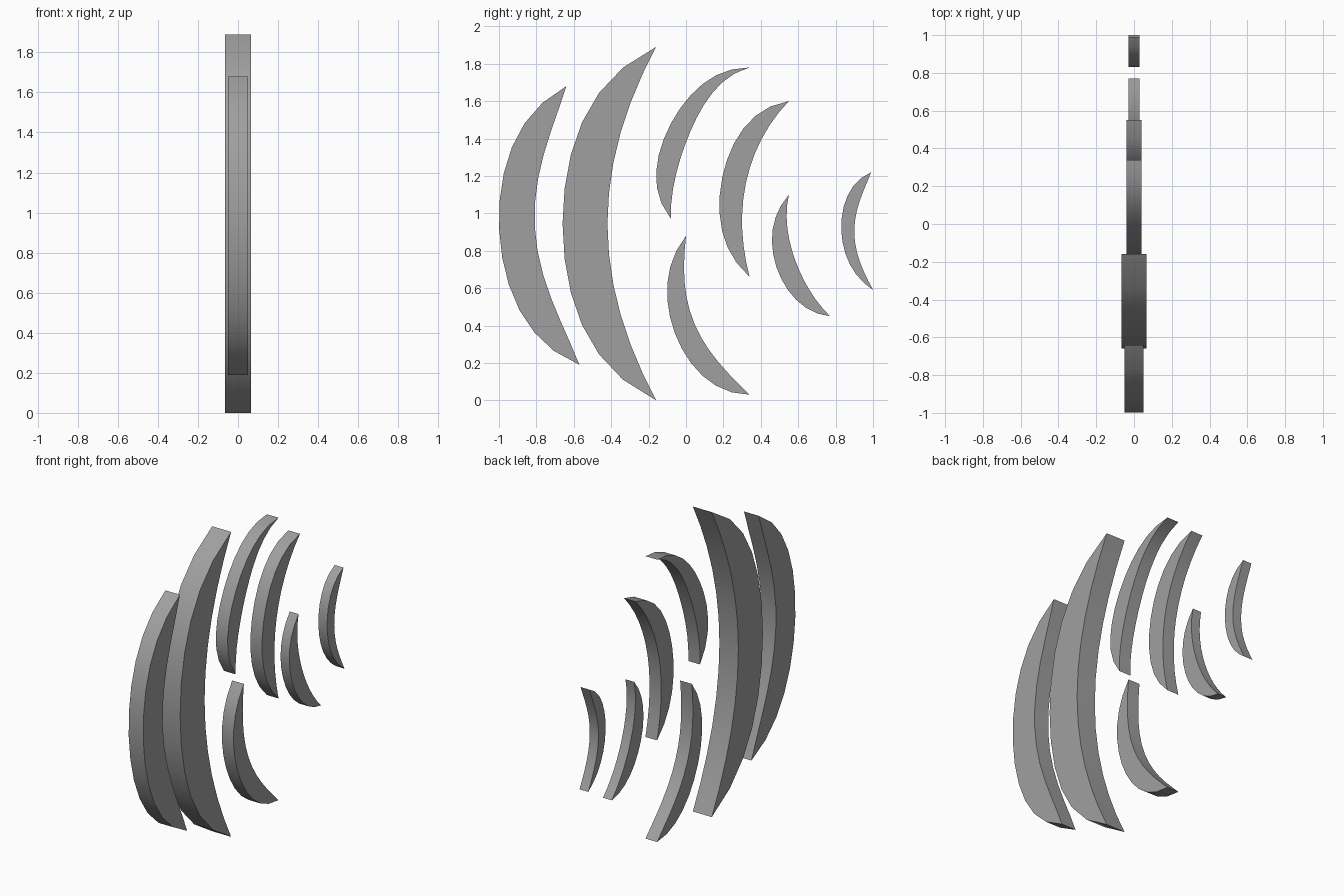
import bpy
import bmesh
import math

# Remove the default object
default = bpy.data.objects.get("Cube")
if default:
    bpy.data.objects.remove(default, do_unlink=True)

SEGMENTS = 12

# One grey finish for every blade
grey = bpy.data.materials.new("mid_grey")
grey.use_nodes = True
shade = (0.35, 0.35, 0.35, 1)
grey.diffuse_color = shade
grey.node_tree.nodes["Principled BSDF"].inputs["Base Color"].default_value = shade


def smooth_path(points):
    """Sample an even polynomial curve through a few (y, z) points."""
    knots = [0.0]
    for start, end in zip(points, points[1:]):
        knots.append(knots[-1] + math.dist(start, end))
    path = []
    for step in range(SEGMENTS + 1):
        position = knots[-1] * step / SEGMENTS
        y = z = 0.0
        for i, point in enumerate(points):
            weight = 1.0
            for j, knot in enumerate(knots):
                if j != i:
                    weight *= (position - knot) / (knots[i] - knot)
            y += weight * point[0]
            z += weight * point[1]
        path.append((y, z))
    return path


def crescent(name, half_width, top, bottom, outer, inner):
    """Extrude the area between an outer and an inner arc along x."""
    front = smooth_path([top, *outer, bottom])
    back = smooth_path([top, *inner, bottom])[1:-1]
    outline = front + back[::-1]
    bm = bmesh.new()
    left = [bm.verts.new((half_width, y, z)) for y, z in outline]
    right = [bm.verts.new((-half_width, y, z)) for y, z in outline]
    count = len(outline)

    # Rim strip around the outline
    for i in range(count):
        j = (i + 1) % count
        bm.faces.new((left[i], left[j], right[j], right[i]))

    # Side caps, as strips between the two arcs
    for side in (left, right):
        for i in range(SEGMENTS):
            corners = [side[i], side[i + 1], side[-i - 1], side[-i]]
            bm.faces.new(list(dict.fromkeys(corners)))
    bmesh.ops.recalc_face_normals(bm, faces=bm.faces)

    mesh = bpy.data.meshes.new(name)
    bm.to_mesh(mesh)
    bm.free()
    mesh.materials.append(grey)
    blade = bpy.data.objects.new(name, mesh)
    bpy.context.collection.objects.link(blade)
    bpy.ops.object.select_all(action="DESELECT")
    blade.select_set(True)
    bpy.context.view_layer.objects.active = blade
    bpy.ops.object.shade_smooth_by_angle(angle=math.radians(30))


# Two large blades at the front
crescent("front_blade", 0.05, (-.64, 1.68), (-.57, .19),
         [(-.91, 1.4), (-1, 1), (-.86, .43)],
         [(-.77, 1.28), (-.81, 1), (-.73, .57)])
crescent("tall_blade", 0.065, (-.16, 1.89), (-.16, 0),
         [(-.59, 1.4), (-.66, .94), (-.59, .49)],
         [(-.35, 1.43), (-.42, .94), (-.35, .46)])

# Middle blades
crescent("upper_middle_blade", 0.04, (.34, 1.78), (-.08, .97),
         [(.1, 1.7), (-.07, 1.5), (-.16, 1.2)],
         [(.13, 1.63), (.02, 1.43), (-.06, 1.18)])
crescent("upper_rear_blade", 0.04, (.55, 1.6), (.34, .66),
         [(.32, 1.47), (.2, 1.22), (.19, .92)],
         [(.44, 1.46), (.34, 1.24), (.3, .99)])
crescent("lower_middle_blade", 0.04, (0, .88), (.34, .03),
         [(-.1, .62), (-.06, .36), (.09, .13)],
         [(-.01, .67), (.02, .48), (.13, .26)])

# Small blades at the back
crescent("lower_rear_blade", 0.03, (.55, 1.1), (.77, .45),
         [(.46, .88), (.5, .67), (.62, .51)],
         [(.54, .94), (.57, .79), (.66, .59)])
crescent("tail_blade", 0.03, (.99, 1.22), (1, .59),
         [(.89, 1.14), (.83, .91), (.88, .72)],
         [(.93, 1.07), (.9, .92), (.93, .74)])
